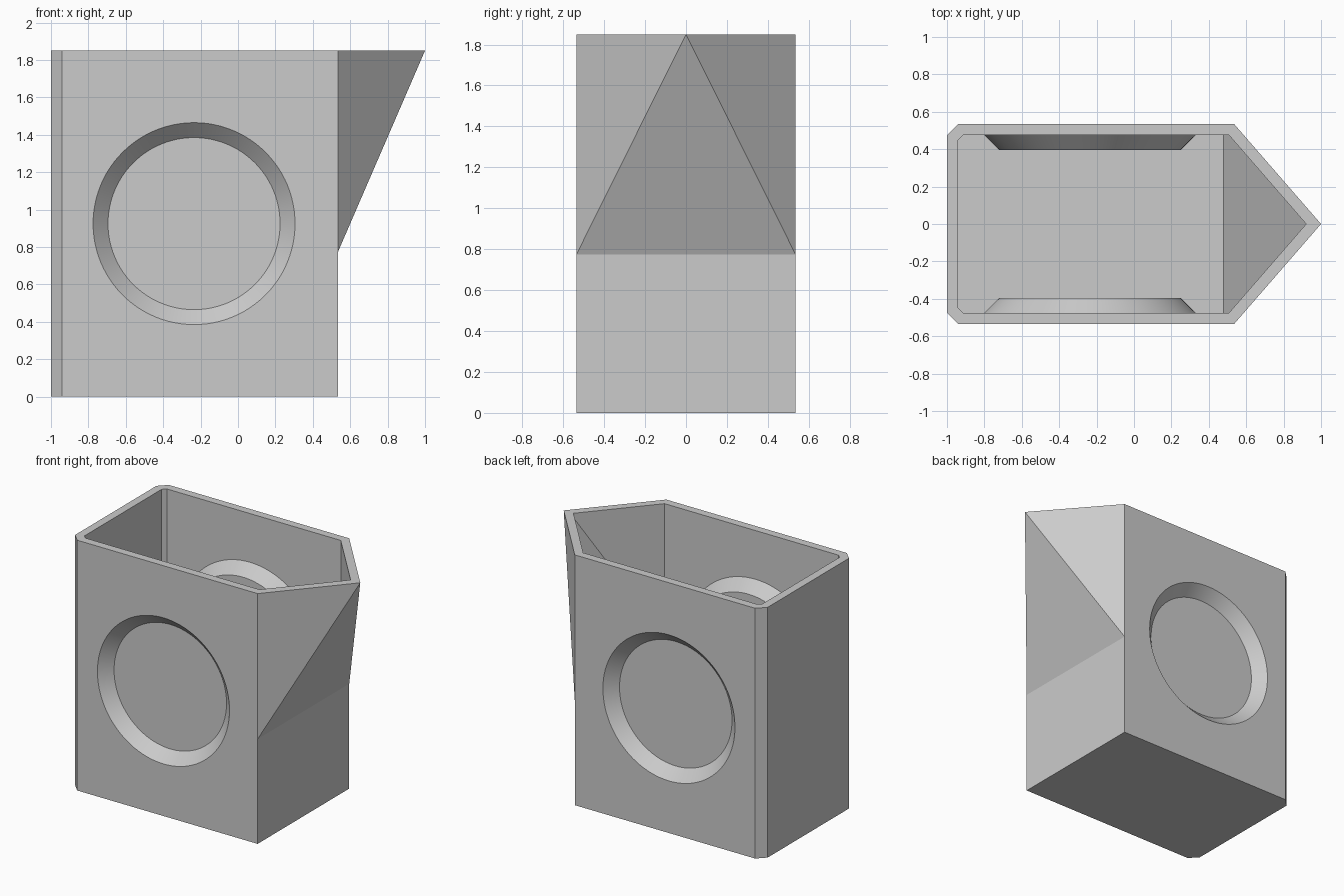
import bpy, bmesh, math

if "Cube" in bpy.data.objects:
    bpy.data.objects.remove(bpy.data.objects["Cube"])

TOP = 1.85
CX, CZ = -0.235, 0.925      # centre of the round grips
SEG = 96

bm = bmesh.new()
verts = {}


def face(points, smooth=False):
    """Add a face, sharing vertices and dropping repeated points."""
    ring = []
    for p in points:
        key = tuple(round(c, 4) for c in p)
        if key not in verts:
            verts[key] = bm.verts.new(key)
        if verts[key] not in ring:
            ring.append(verts[key])
    if len(ring) > 2:
        bm.faces.new(ring).smooth = smooth


def skin(back, chamfer, side, front, base, mid_z, shoulder, tip, radius, depth=0.08):
    """One skin of the container, open at the top; returns its rim loop."""
    sx, sz = shoulder
    tx, tz = tip

    def circle(r, y, i):
        a = 2 * math.pi * i / SEG
        return (CX + r * math.cos(a), y, CZ + r * math.sin(a))

    for s in (-1, 1):
        y = s * side
        low_back, low_front = (back + chamfer, y, base), (front, y, base)
        mid, shoulder_low = (front, y, mid_z), (sx, y, sz)
        top_front, top_back = (sx, y, TOP), (back + chamfer, y, TOP)

        # side wall around the round grip, in two halves
        a, b = SEG // 8, SEG * 5 // 8
        face([low_back, low_front, mid, shoulder_low, top_front]
             + [circle(radius, y, i) for i in range(a, b - SEG - 1, -1)])
        face([top_front, top_back, low_back]
             + [circle(radius, y, i) for i in range(b, a - 1, -1)])

        # sloped ring and flat disc of the grip
        yi = y - s * depth
        ri = radius - depth
        for i in range(SEG):
            face([circle(radius, y, i), circle(radius, y, i + 1),
                  circle(ri, yi, i + 1), circle(ri, yi, i)], True)
        face([circle(ri, yi, i) for i in range(SEG)])

        # chamfered back corner and spout cheek
        yc = s * (side - chamfer)
        face([low_back, top_back, (back, yc, TOP), (back, yc, base)])
        face([shoulder_low, top_front, (tx, 0, TOP), (tx, 0, tz)])

    # back wall, front wall, spout slope and floor
    yc = side - chamfer
    face([(back, -yc, base), (back, yc, base), (back, yc, TOP), (back, -yc, TOP)])
    face([(front, -side, base), (front, side, base),
          (front, side, mid_z), (front, -side, mid_z)])
    face([(front, -side, mid_z), (sx, -side, sz), (tx, 0, tz),
          (sx, side, sz), (front, side, mid_z)])
    outline = [(back, -yc), (back + chamfer, -side), (front, -side),
               (front, side), (back + chamfer, side), (back, yc)]
    face([(x, y, base) for x, y in outline])
    rim = [(back, -yc), (back + chamfer, -side), (sx, -side), (tx, 0),
           (sx, side), (back + chamfer, side), (back, yc)]
    return [(x, y, TOP) for x, y in rim]


# outer and inner skins, joined by the flat rim
outer = skin(-1.0, 0.06, 0.535, 0.535, 0.0, 0.775, (0.535, 0.775), (1.0, TOP), 0.54)
inner = skin(-0.94, 0.025, 0.475, 0.475, 0.06, 0.787, (0.508, 0.864), (0.9205, 1.817), 0.565)
for i in range(len(outer)):
    j = (i + 1) % len(outer)
    face([outer[i], outer[j], inner[j], inner[i]])

bmesh.ops.recalc_face_normals(bm, faces=bm.faces[:])
mesh = bpy.data.meshes.new("spouted_container")
bm.to_mesh(mesh)
bm.free()

grey = bpy.data.materials.new("light grey")
grey.diffuse_color = (0.6, 0.6, 0.6, 1)
grey.use_nodes = True
grey.node_tree.nodes["Principled BSDF"].inputs["Base Color"].default_value = grey.diffuse_color
mesh.materials.append(grey)
body = bpy.data.objects.new("spouted_container", mesh)
bpy.context.collection.objects.link(body)
